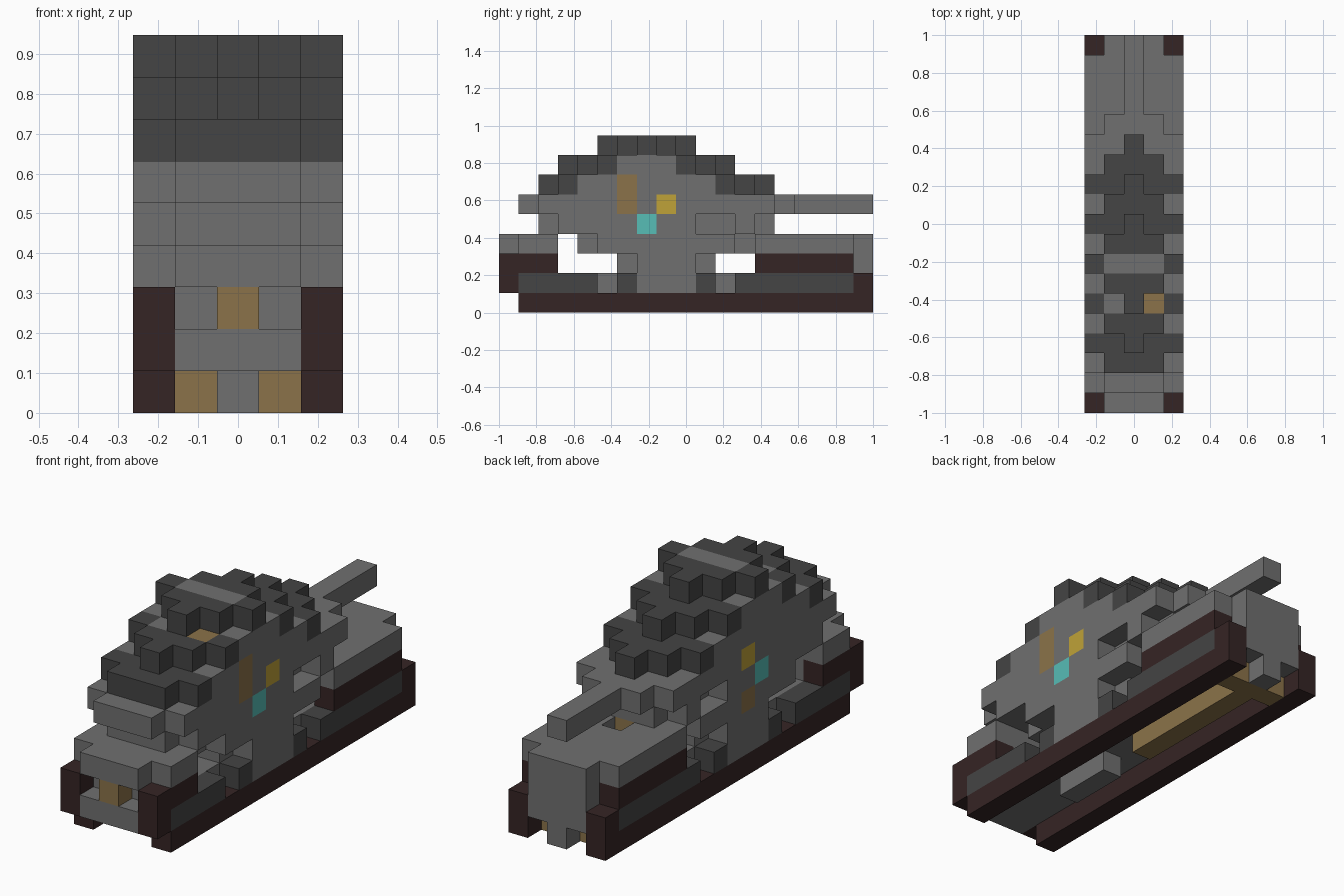
import bpy, bmesh
from math import radians
from mathutils import Vector

cube = bpy.data.objects.get("Cube")
if cube:
    bpy.data.objects.remove(cube, do_unlink=True)

U = 2 / 19  # size of one block
COLOURS = {
    "grey": (0.162, 0.162, 0.162),
    "dark_grey": (0.058, 0.058, 0.058),
    "dark_brown": (0.036, 0.018, 0.018),
    "tan": (0.258, 0.171, 0.067),
    "yellow": (0.521, 0.361, 0.040),
    "turquoise": (0.095, 0.509, 0.468),
}
NAMES = list(COLOURS)
MATS = []
for name, rgb in COLOURS.items():
    m = bpy.data.materials.new(name)
    m.use_nodes = True
    m.diffuse_color = (*rgb, 1)
    bsdf = m.node_tree.nodes["Principled BSDF"]
    bsdf.inputs["Base Color"].default_value = (*rgb, 1)
    bsdf.inputs["Roughness"].default_value = 0.9
    MATS.append(m)

blocks = {}  # grid cell -> (part, colour)
INNER, OUTER, MID = (1, 2, 3), (0, 4), (2,)
FLANK = (1, 3)


def fill(part, columns, first, last, levels, colour="grey"):
    """Fill blocks from row first to row last, front to back."""
    for i in columns:
        for j in range(first, last + 1):
            for k in levels:
                blocks[i, j, k] = (part, colour)


def clear(columns, first, last, level):
    for i in columns:
        for j in range(first, last + 1):
            blocks.pop((i, j, level), None)


# Tracks and their guards
fill("tracks", OUTER, 1, 18, [0], "dark_brown")
fill("tracks", OUTER, 0, 18, [1], "dark_brown")
fill("tracks", OUTER, 1, 17, [1], "dark_grey")
fill("tracks", OUTER, 7, 9, [1])
clear(OUTER, 5, 5, 1)
clear(OUTER, 11, 11, 1)
fill("track_guards", OUTER, 0, 2, [2], "dark_brown")
fill("track_guards", OUTER, 13, 17, [2], "dark_brown")

# Hull floor, front nose and rear wall
fill("hull", INNER, 0, 18, [1])
fill("hull", INNER, 1, 2, [2])
fill("hull", INNER, 18, 18, [2, 3])
fill("headlight", MID, 0, 0, [2], "tan")

# Decks
fill("front_deck", INNER, 0, 2, [3])
fill("front_deck", OUTER, 1, 2, [3])
fill("rear_deck", INNER + OUTER, 13, 17, [3])
clear(FLANK, 13, 13, 3)
clear(MID, 14, 14, 3)
fill("rear_hatch", MID, 13, 13, [3], "tan")

# Underside keel
fill("keel", MID, 5, 7, [0])
fill("keel", MID, 10, 16, [0], "tan")
fill("keel", INNER, 17, 17, [0], "tan")
fill("keel", MID, 18, 18, [0])

# Turret: ring, then layers widening upwards
fill("turret_ring", INNER, 6, 10, [2])
fill("turret_ring", OUTER, 7, 9, [2])
for level, first, last in ((3, 4, 12), (4, 2, 13), (5, 1, 14)):
    fill("turret", INNER, first, last, [level])
    fill("turret", OUTER, first + 1, last - 1, [level])
clear(OUTER, 10, 11, 4)
fill("barrel", MID, 15, 18, [5])

# Domed roof: stepped layers with dark rims
fill("roof", INNER, 2, 12, [6], "dark_grey")
fill("roof", MID, 13, 13, [6], "dark_grey")
fill("roof", OUTER, 3, 11, [6], "dark_grey")
fill("roof", OUTER, 4, 10, [6])
for level, first, last in ((7, 3, 11), (8, 5, 9)):
    fill("roof", MID, first, last, [level], "dark_grey")
    fill("roof", FLANK, first + 1, last - 1, [level], "dark_grey")
    fill("roof", OUTER, first + 2, last - 2, [level], "dark_grey")
fill("roof", OUTER, 6, 8, [7])
fill("roof", INNER, 7, 7, [8])
fill("roof", [1], 5, 5, [7])
fill("roof_hatch", [3], 5, 5, [7], "tan")

# Painted side markings
fill("side_markings", OUTER, 8, 8, [5], "yellow")
fill("side_markings", OUTER, 7, 7, [4], "turquoise")
fill("side_markings", [4], 6, 6, [5, 6], "tan")
fill("side_markings", [0], 8, 8, [3], "tan")

# Mesh each part from its exposed block sides
for part in sorted({p for p, _ in blocks.values()}):
    bm = bmesh.new()
    corners = {}

    def vert(p):
        key = tuple(round(c) for c in p)
        if key not in corners:
            x, y, z = key
            corners[key] = bm.verts.new(((x - 2.5) * U, y * U - 1, z * U))
        return corners[key]

    for cell, (owner, colour) in blocks.items():
        if owner != part:
            continue
        for axis in range(3):
            for sign in (-1, 1):
                n = Vector((0, 0, 0))
                n[axis] = sign
                if tuple(int(a + b) for a, b in zip(cell, n)) in blocks:
                    continue
                u = Vector((0, 0, 0))
                u[(axis + 1) % 3] = 0.5
                v = n.cross(u)
                mid = Vector(cell) + Vector((0.5, 0.5, 0.5)) + n / 2
                quad = [mid - u - v, mid + u - v, mid + u + v, mid - u + v]
                face = bm.faces.new([vert(p) for p in quad])
                face.material_index = NAMES.index(colour)
    # Merge flat areas of one colour
    bmesh.ops.dissolve_limit(bm, angle_limit=radians(1), verts=bm.verts[:],
                             edges=bm.edges[:], delimit={"MATERIAL"})
    mesh = bpy.data.meshes.new(part)
    bm.to_mesh(mesh)
    bm.free()
    for m in MATS:
        mesh.materials.append(m)
    bpy.context.collection.objects.link(bpy.data.objects.new(part, mesh))
